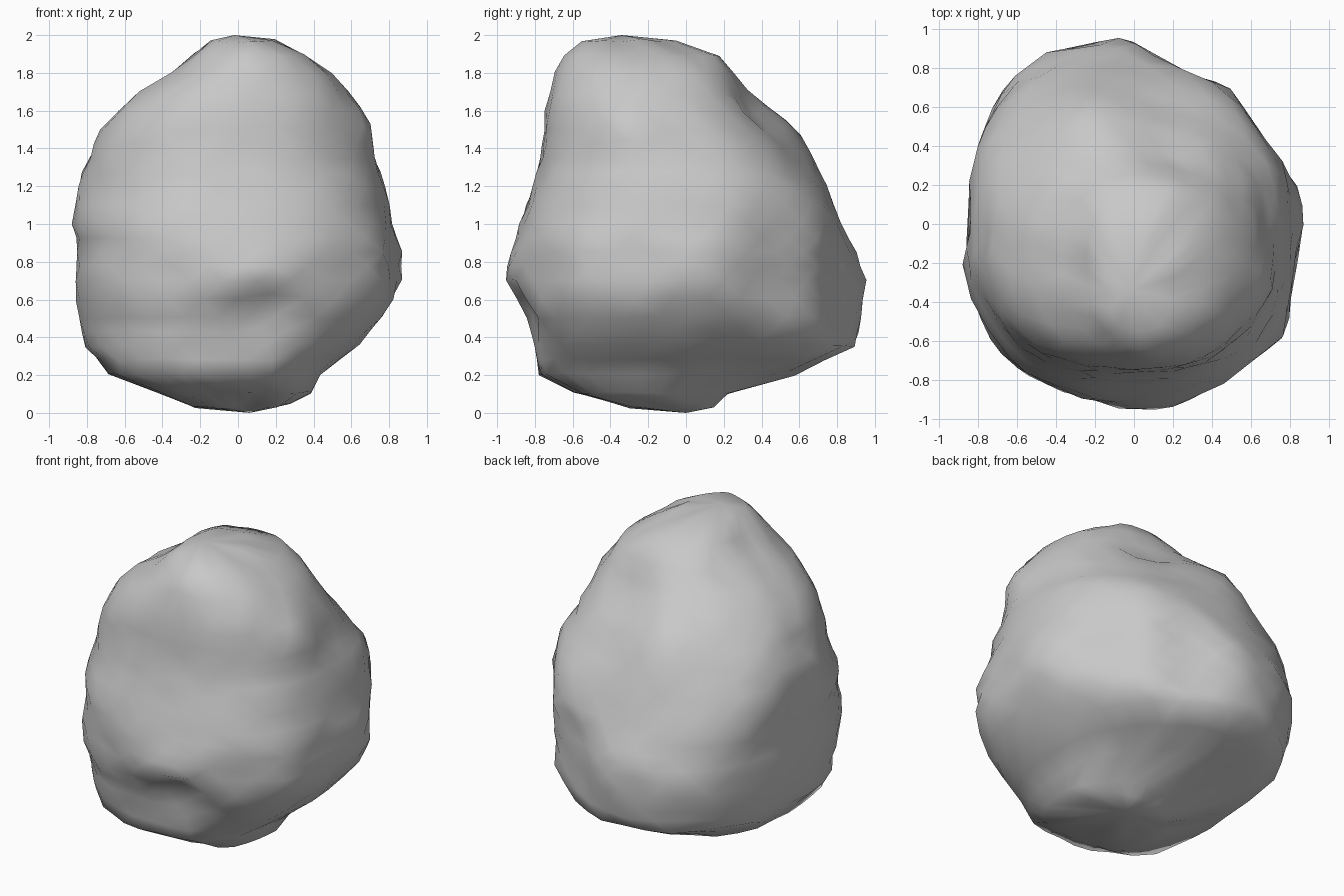
import bpy, bmesh, math
from mathutils import Vector, noise

if "Cube" in bpy.data.objects:
    bpy.data.objects.remove(bpy.data.objects["Cube"], do_unlink=True)

# Boulder levels: height, left/right reach, front/back reach
LEVELS = [
    (0.03, -.24, .28, -.30, .15), (0.1, -.42, .39, -.6, .22),
    (0.2, -.69, .44, -.78, .58), (0.35, -.81, .66, -.81, .9),
    (0.5, -.84, .79, -.85, .94), (0.7, -.87, .9, -.96, .97),
    (0.85, -.87, .89, -.92, .91), (1.0, -.9, .83, -.89, .83),
    (1.2, -.85, .79, -.82, .73), (1.35, -.8, .72, -.78, .6),
    (1.5, -.73, .67, -.76, .48), (1.6, -.65, .63, -.75, .4),
    (1.7, -.53, .58, -.72, .32), (1.8, -.37, .5, -.69, .26),
    (1.9, -.25, .37, -.65, .18), (1.98, -.15, .2, -.56, -.05)]

# Plan outline that limits every level
PLAN = [Vector(p) for p in (
    (.89, 0), (.86, .16), (.78, .3), (.5, .69), (.28, .78), (-.06, .97), (-.45, .88),
    (-.68, .73), (-.8, .42), (-.85, .2), (-.84, 0), (-.9, -.32), (-.85, -.56),
    (-.66, -.72), (-.4, -.86), (.08, -.98), (.2, -.97), (.5, -.8), (.79, -.57), (.83, -.2))]

# Dents (negative) and bulges (positive): centre, radius, depth
DENTS = [((.15, -.88, .55), .18, -.08), ((.08, -.95, .7), .2, .03),
         ((.22, .34, 1.6), .16, -.05), ((-.2, .52, 1.45), .3, .1),
         ((.66, -.3, 1.5), .18, .06), ((.75, .3, .35), .4, -.04),
         ((-.55, .6, .3), .25, -.03)]
SEGMENTS = 30


def limit_to_plan(p):
    """Pull a plan point back inside the plan outline."""
    for a, b in zip(PLAN, PLAN[1:] + PLAN[:1]):
        whole, c1, c2 = a.cross(b), a.cross(p), p.cross(b)
        if c1 >= 0 and c2 >= 0:
            return p / max(1, (c1 + c2) / whole)
    return p


def level_at(z):
    """Blend the reaches of the two neighbouring levels."""
    for a, b in zip(LEVELS, LEVELS[1:]):
        if z <= b[0]:
            t = (z - a[0]) / (b[0] - a[0])
            return [u + (v - u) * t for u, v in zip(a, b)]
    return list(LEVELS[-1])


def corner_power(c, s, z):
    """How square each corner of a level is: 2 is an ellipse."""
    rise = min(1, max(0, (z - .4) / .6))
    if c > 0 and s > 0:                      # undercut below
        return 1.85 + .45 * rise
    if c < 0 and s < 0:                      # full below, sloping above
        return 2.8 - .6 * rise
    if c > 0:
        return 2.8 - .35 * rise
    return 2.45


def ring_point(level, angle):
    z, x0, x1, y0, y1 = level
    c, s = math.cos(angle), math.sin(angle)
    power = corner_power(c, s, z)
    r = (abs(c) ** power + abs(s) ** power) ** (-1 / power)
    flat = limit_to_plan(Vector(((x0 + x1) / 2 + r * c * (x1 - x0) / 2,
                                 (y0 + y1) / 2 + r * s * (y1 - y0) / 2)))
    return Vector((flat.x, flat.y, z))


def weather(p):
    """Apply the dents and a little uneven roughness."""
    out = (p - Vector((0, -.1, 1))).normalized()
    push = .025 * noise.noise(p * 6.5) - .008
    for centre, radius, depth in DENTS:
        d = (p - Vector(centre)).length / radius
        push += depth * math.exp(-d * d * 1.5)
    q = p + out * push
    q.z = min(2, max(0, q.z))
    return q


# Boulder: stacked rings closed by a point at each end
heights = []
for a, b in zip(LEVELS, LEVELS[1:]):
    heights += [a[0], (a[0] + b[0]) / 2] if b[0] - a[0] > .13 else [a[0]]
heights.append(LEVELS[-1][0])

bm = bmesh.new()
rings = []
for i, z in enumerate(heights):
    level = level_at(z)
    turn = (i % 2) / 2
    rings.append([bm.verts.new(weather(ring_point(level, math.tau * (k + turn) / SEGMENTS)))
                  for k in range(SEGMENTS)])
for i, (low, high) in enumerate(zip(rings, rings[1:])):
    for k in range(SEGMENTS):
        n = (k + 1) % SEGMENTS
        if i % 2:
            bm.faces.new((low[k], high[n], high[k]))
            bm.faces.new((low[k], low[n], high[n]))
        else:
            bm.faces.new((low[k], low[n], high[k]))
            bm.faces.new((low[n], high[n], high[k]))
for ring, tip in ((rings[0], (.06, 0, 0)), (rings[-1], (-.02, -.34, 2))):
    point = bm.verts.new(tip)
    for k in range(SEGMENTS):
        bm.faces.new((ring[k], ring[(k + 1) % SEGMENTS], point))
bmesh.ops.recalc_face_normals(bm, faces=bm.faces)
for face in bm.faces:
    face.smooth = True

mesh = bpy.data.meshes.new("boulder")
bm.to_mesh(mesh)
bm.free()
boulder = bpy.data.objects.new("boulder", mesh)
bpy.context.collection.objects.link(boulder)

# Stone colour
stone = bpy.data.materials.new("stone grey")
stone.use_nodes = True
colour = (.58, .58, .58, 1)
stone.diffuse_color = colour
stone.node_tree.nodes["Principled BSDF"].inputs["Base Color"].default_value = colour
mesh.materials.append(stone)
